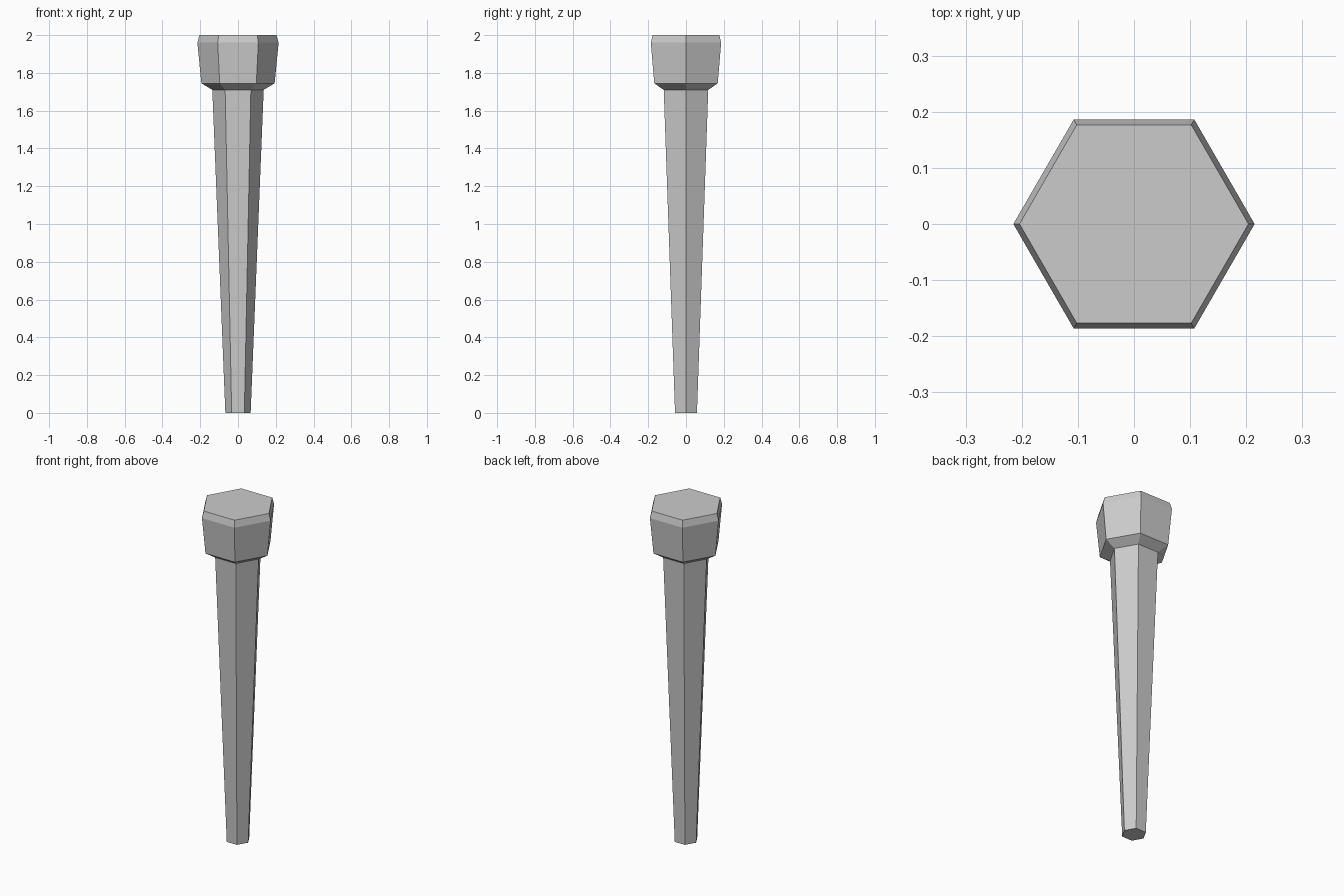
import bpy
import bmesh
from math import cos, sin, pi

cube = bpy.data.objects.get("Cube")
if cube:
    bpy.data.objects.remove(cube, do_unlink=True)

SIDES = 6


def make_material(name, colour):
    mat = bpy.data.materials.new(name)
    mat.use_nodes = True
    mat.diffuse_color = colour
    mat.node_tree.nodes["Principled BSDF"].inputs["Base Color"].default_value = colour
    return mat


def lathe(name, profile, mat):
    """Stack hexagonal rings from (radius, height) pairs and cap both ends."""
    bm = bmesh.new()
    rings = [[bm.verts.new((r * cos(2 * pi * i / SIDES), r * sin(2 * pi * i / SIDES), z))
              for i in range(SIDES)] for r, z in profile]
    for low, high in zip(rings, rings[1:]):
        for i in range(SIDES):
            j = (i + 1) % SIDES
            bm.faces.new((low[i], low[j], high[j], high[i]))
    bm.faces.new(rings[0][::-1])
    bm.faces.new(rings[-1])
    mesh = bpy.data.meshes.new(name)
    bm.to_mesh(mesh)
    bm.free()
    mesh.materials.append(mat)
    obj = bpy.data.objects.new(name, mesh)
    bpy.context.collection.objects.link(obj)
    return obj


grey = make_material("light grey metal", (0.6, 0.6, 0.6, 1))

# Tapered shaft running straight into the flared, chamfered head
lathe("spike", [(0.067, 0), (0.136, 1.71), (0.194, 1.745), (0.215, 1.96), (0.204, 2)], grey)
